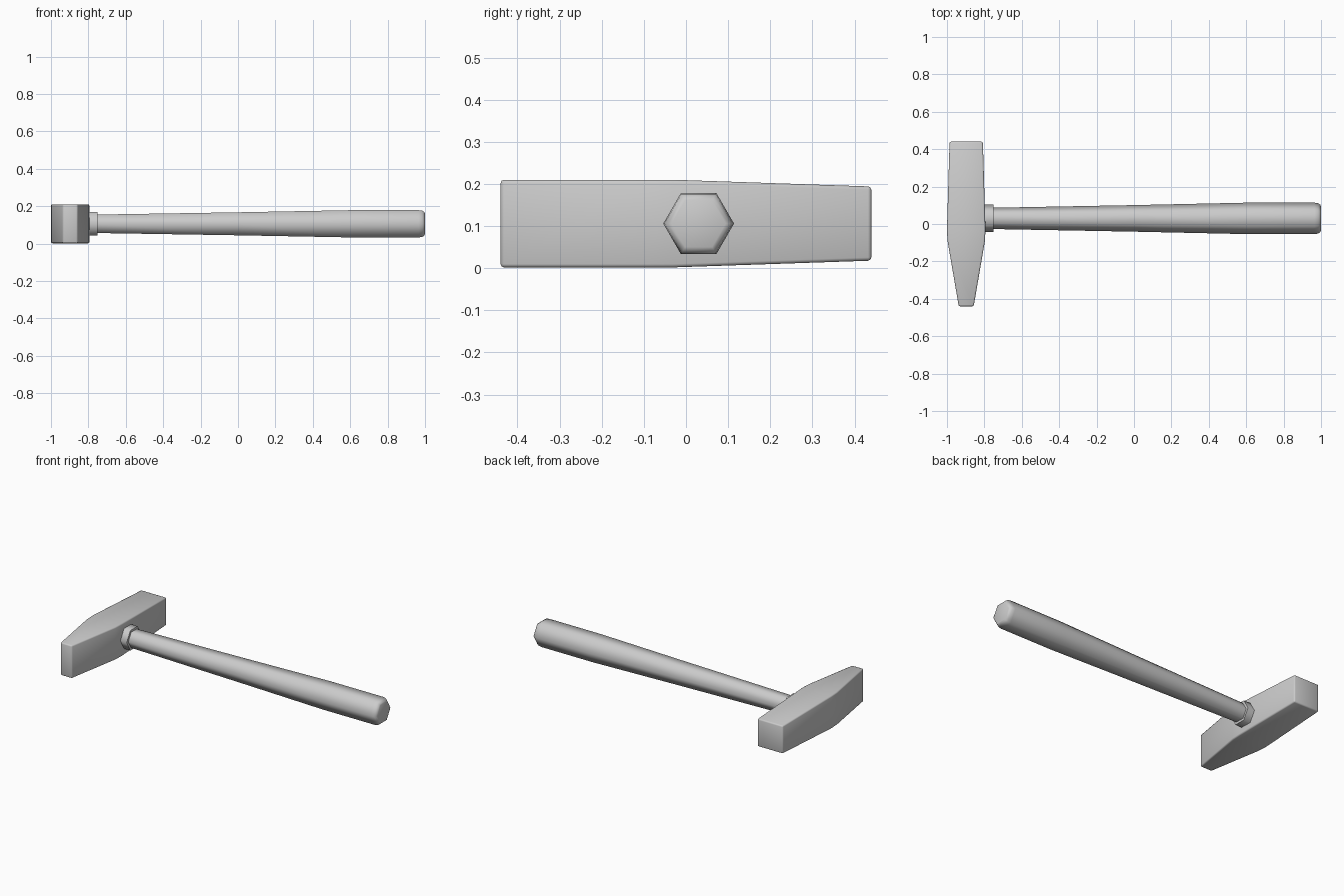
import bpy
import bmesh
import math

cube = bpy.data.objects.get("Cube")
if cube:
    bpy.data.objects.remove(cube, do_unlink=True)

grey = bpy.data.materials.new("plain_grey")
grey.use_nodes = True
grey.diffuse_color = (0.6, 0.6, 0.6, 1)
grey.node_tree.nodes["Principled BSDF"].inputs["Base Color"].default_value = (0.6, 0.6, 0.6, 1)


def loft(name, rings):
    """Skin a row of closed cross-sections and cap both ends."""
    bm = bmesh.new()
    loops = [[bm.verts.new(p) for p in ring] for ring in rings]
    for a, b in zip(loops, loops[1:]):
        n = len(a)
        for i in range(n):
            bm.faces.new((a[i], a[(i + 1) % n], b[(i + 1) % n], b[i]))
    bm.faces.new(loops[0])
    bm.faces.new(loops[-1])
    bmesh.ops.recalc_face_normals(bm, faces=bm.faces)
    for face in bm.faces:
        face.smooth = True
    mesh = bpy.data.meshes.new(name)
    bm.to_mesh(mesh)
    bm.free()
    mesh.materials.append(grey)
    obj = bpy.data.objects.new(name, mesh)
    bpy.context.collection.objects.link(obj)
    return obj


# Hammer head: rectangular sections from the narrow wedge to the striking face
HEAD_X, MID_Z = -0.897, 0.106


def head_section(y, half_x, half_z):
    return [(HEAD_X + sx * half_x, y, MID_Z + sz * half_z)
            for sx, sz in ((-1, -1), (1, -1), (1, 1), (-1, 1))]


head = loft("hammer_head", [
    head_section(-0.44, 0.04, 0.104),
    head_section(-0.09, 0.1, 0.104),
    head_section(-0.03, 0.103, 0.104),
    head_section(0.44, 0.089, 0.088),
])
bevel = head.modifiers.new("soft_edges", "BEVEL")
bevel.width = 0.008
bevel.segments = 2
bevel.limit_method = "ANGLE"
bevel.angle_limit = math.radians(40)


# Hexagonal sections along the handle axis, points facing sideways
def hexagon(x, radius):
    return [(x, 0.03 + radius * math.cos(i * math.pi / 3),
             MID_Z + radius * math.sin(i * math.pi / 3)) for i in range(6)]


# Collar between head and handle
collar = loft("collar", [hexagon(-0.83, 0.073), hexagon(-0.75, 0.073)])

# Tapered handle with a rounded butt
handle = loft("handle", [hexagon(x, r) for x, r in (
    (-0.83, 0.055), (-0.75, 0.057), (0, 0.071), (0.6, 0.084),
    (0.965, 0.084), (0.985, 0.081), (0.996, 0.073), (1.0, 0.064))])

# Keep the collar's rim crisp
bpy.ops.object.select_all(action="DESELECT")
collar.select_set(True)
bpy.context.view_layer.objects.active = collar
bpy.ops.object.shade_smooth_by_angle(angle=math.radians(65))
